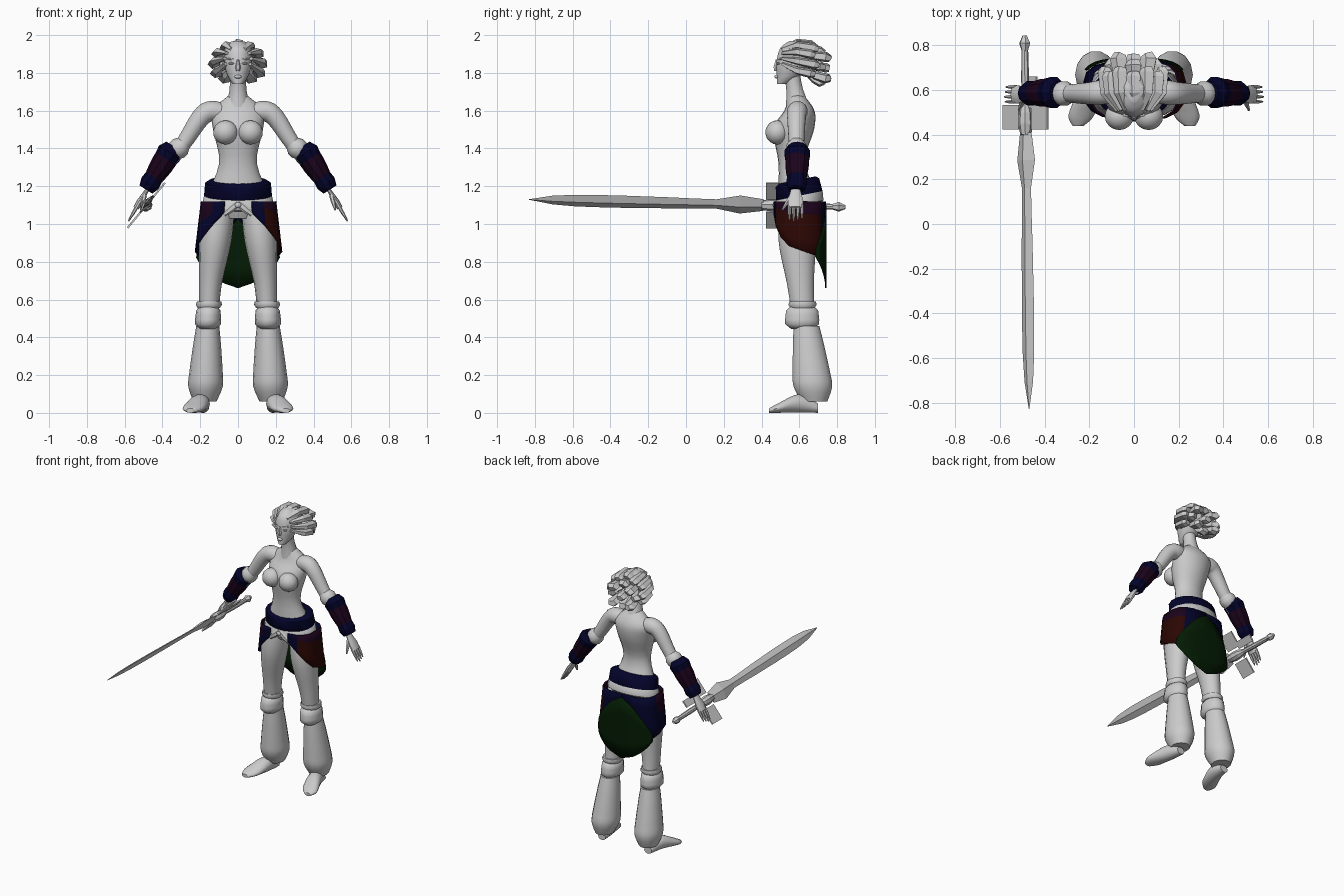
import bpy, bmesh
from math import sin, cos, pi, radians, copysign
from mathutils import Vector, Matrix

if "Cube" in bpy.data.objects:
    bpy.data.objects.remove(bpy.data.objects["Cube"])


def material(name, red, green, blue):
    colour = (red, green, blue, 1)
    mat = bpy.data.materials.new(name)
    mat.use_nodes = True
    mat.diffuse_color = colour
    mat.node_tree.nodes["Principled BSDF"].inputs["Base Color"].default_value = colour
    return mat


GREY = material("pale grey", .6, .6, .6)
BLUE = material("midnight blue", .001, .001, .024)
PLUM = material("dark plum", .011, .001, .011)
MAROON = material("dark maroon", .024, .002, .001)
GREEN = material("deep green", .001, .011, .001)
Y, Z = Vector((0, 1, 0)), Vector((0, 0, 1))


def finish(name, bm, mats, smooth):
    bmesh.ops.recalc_face_normals(bm, faces=bm.faces)
    mesh = bpy.data.meshes.new(name)
    bm.to_mesh(mesh)
    bm.free()
    ob = bpy.data.objects.new(name, mesh)
    bpy.context.collection.objects.link(ob)
    for mat in mats:
        mesh.materials.append(mat)
    if smooth:
        bpy.ops.object.select_all(action="DESELECT")
        ob.select_set(True)
        bpy.context.view_layer.objects.active = ob
        bpy.ops.object.shade_smooth_by_angle(angle=radians(50))
    return ob


def spline(rings, steps):
    """Fill in rings along a smooth curve through the given ones."""
    rings = [Vector(r) for r in rings]
    last, filled = len(rings) - 1, []
    for i in range(last):
        p, q = rings[i], rings[i + 1]
        before, after = rings[max(i - 1, 0)], rings[min(i + 2, last)]
        for k in range(steps):
            t = k / steps
            bend = (q - before) * (t * (1 - t) ** 2) - (after - p) * (t * t * (1 - t))
            ease = t * t * (3 - 2 * t)
            filled.append(p.lerp(q, ease) + bend / 2)
    return filled + [rings[last]]


def loft(name, rings, mats=(GREY,), sides=14, ref=Y, axis=None, smooth=True, steps=4, bands=None):
    """Tube through rings (x, y, z, half width, half depth along ref)."""
    bm = bmesh.new()
    rings = spline(rings, steps)
    points = [Vector(r[:3]) for r in rings]
    loops = []
    for i, ring in enumerate(rings):
        t = axis or (points[min(i + 1, len(points) - 1)] - points[max(i - 1, 0)]).normalized()
        v = (ref - t * ref.dot(t)).normalized()
        u = v.cross(t)
        angles = [2 * pi * k / sides for k in range(sides)]
        loops.append([bm.verts.new(points[i] + u * ring[3] * cos(a) + v * ring[4] * sin(a))
                      for a in angles])
    for i, (p, q) in enumerate(zip(loops, loops[1:])):
        for k in range(sides):
            face = bm.faces.new((p[k], p[k - 1], q[k - 1], q[k]))
            face.material_index = bands[i] if bands else 0
    bm.faces.new(loops[0])
    bm.faces.new(loops[-1])
    return finish(name, bm, mats, smooth)


def spindle(name, start, end, widths, flat=1, steps=1, **options):
    """Straight tube with evenly spaced widths; flat thins it across ref."""
    start, end, last = Vector(start), Vector(end), len(widths) - 1
    rings = [(*start.lerp(end, i / last), w * flat, w) for i, w in enumerate(widths)]
    return loft(name, rings, steps=steps, **options)


def upright(name, rows, **options):
    return loft(name, [(0, y, z, a, b) for z, y, a, b in rows], axis=Z, **options)


def ball(name, centre, scale, sides=16, smooth=True):
    bm = bmesh.new()
    bmesh.ops.create_uvsphere(bm, u_segments=sides, v_segments=sides // 2 + 1, radius=1,
                              matrix=Matrix.Translation(centre) @ Matrix.Diagonal((*scale, 1)))
    return finish(name, bm, [GREY], smooth)


def drape(name, angles, top, low, mats, pick, out=0, rows=4):
    """Cloth hung round the hips; top and low give its edges by angle."""
    bm = bmesh.new()
    grid = []
    for angle in angles:
        c, s = cos(radians(angle)), sin(radians(angle))
        line = []
        for j in range(rows + 1):
            z = top(angle) + (low(angle) - top(angle)) * j / rows
            rx, ry = .19 + out + .12 * (1.15 - z), .13 + out
            line.append(bm.verts.new((copysign(abs(c) ** .65, c) * rx,
                                      .6 + copysign(abs(s) ** .65, s) * ry, z)))
        grid.append(line)
    for i, (p, q) in enumerate(zip(grid, grid[1:])):
        for j in range(rows):
            bm.faces.new((p[j], p[j + 1], q[j + 1], q[j])).material_index = pick(i, j)
    thick = finish(name, bm, mats, True).modifiers.new("thickness", "SOLIDIFY")
    thick.thickness, thick.offset = .008, 0


# Torso, neck and head
upright("torso", [(1.03, .6, .1, .08), (1.12, .6, .17, .11), (1.32, .56, .1, .07),
                  (1.5, .57, .132, .108), (1.6, .6, .135, .08), (1.68, .585, .05, .04)], sides=20)
spindle("neck", (0, .59, 1.62), (0, .56, 1.8), [.065, .045, .043], steps=3)
upright("head", [(1.74, .51, .025, .03), (1.78, .54, .053, .06), (1.85, .567, .075, .09),
                 (1.93, .577, .067, .08), (1.97, .58, .02, .03)], sides=18)
spindle("nose", (0, .48, 1.87), (0, .475, 1.81), [.006, .01, .015, .01], sides=6)
ball("lips", (0, .48, 1.78), (.02, .012, .01), sides=10)

# Swept-back hair made of chunky faceted locks
ball("scalp_hair", (0, .6, 1.89), (.085, .09, .085), sides=10, smooth=False)


def lock(name, turn, stages, width):
    """One lock; each stage is (spread, y), fanned out by the turn and drooping."""
    s, c = sin(radians(turn)), cos(radians(turn))
    loft(name, [(r * s, y, 1.865 + r * c * .85 - (y - .55) * .2, width * k, width * k * .7)
                for (r, y), k in zip(stages, (.4, .9, 1.1, .8))],
         sides=5, ref=Z, smooth=False, steps=1)


for i in range(-4, 5):
    reach = .02 * (i % 2)
    lock("front_lock", i * 29, [(.07, .51), (.122, .59), (.125, .66 + reach), (.12, .68 + reach)], .033)
for i in range(8):
    reach = .03 * (i % 2)
    lock("back_lock", i * 45, [(.04, .62), (.085, .68), (.095, .71 + reach), (.085, .73 + reach)], .037)
lock("crown_lock", 0, [(0, .62), (0, .7), (0, .74), (0, .76)], .035)

# Limbs and paired details
for side, s in (("left", 1), ("right", -1)):
    def at(x, y, z):
        return s * x, y, z

    def limb(name, rows, depth=1, **options):
        loft(side + name, [(s * x, y, z, r, r * depth) for x, y, z, r in rows], **options)

    ball(side + "_breast", at(.066, .483, 1.485), (.066, .063, .064))
    ball(side + "_eye", at(.034, .49, 1.85), (.017, .012, .007), sides=8)
    ball(side + "_ear", at(.077, .575, 1.835), (.01, .02, .03), sides=8)
    spindle(side + "_brow", at(.015, .484, 1.87), at(.055, .505, 1.875), [.004, .006, .003], sides=6)

    # Arm, elbow cuff and banded bracer
    limb("_arm", [(.06, .59, 1.585, .045), (.14, .59, 1.597, .055), (.2, .585, 1.56, .05),
                  (.3, .585, 1.41, .04), (.48, .585, 1.18, .025)])
    spindle(side + "_elbow_cuff", at(.285, .585, 1.43), at(.345, .585, 1.37), [.04, .055, .055, .04])
    spindle(side + "_bracer", at(.34, .59, 1.41), at(.487, .585, 1.183),
            [.05, .072, .066, .065, .06, .053, .057, .043], flat=.95, sides=10, smooth=False,
            mats=(BLUE, PLUM), bands=(0, 0, 1, 1, 1, 0, 0))

    # Hand
    spindle(side + "_palm", at(.475, .58, 1.19), at(.54, .58, 1.085), [.024, .033, .043, .038],
            flat=.4, sides=10)
    for i in range(4):
        y, reach = .548 + .022 * i, 1 - .08 * abs(i - 1)
        spindle(side + "_finger", at(.53, y, 1.1), at(.53 + .05 * reach, y, 1.1 - .085 * reach),
                [.01, .009, .004], sides=6)
    spindle(side + "_thumb", at(.495, .56, 1.15), at(.515, .51, 1.075), [.013, .011, .005], sides=6)

    # Leg, knee cuff, wide trouser leg and foot
    limb("_thigh", [(.1, .6, 1.1, .083), (.12, .59, .92, .086), (.145, .605, .7, .062),
                    (.153, .617, .56, .053)], depth=1.2)
    spindle(side + "_knee_trim", at(.153, .617, .59), at(.155, .617, .555), [.072, .077, .065],
            flat=.9, axis=Z)
    spindle(side + "_knee_cuff", at(.156, .615, .567), at(.16, .615, .445),
            [.06, .087, .09, .093, .092, .06], flat=.74, axis=Z)
    spindle(side + "_trouser_leg", at(.16, .638, .46), at(.175, .68, .06),
            [.07, .082, .092, .101, .105, .07], flat=.87, steps=3, axis=Z)
    feet = [(.185, .7, .03, .025), (.2, .6, .05, .05), (.235, .49, .058, .026), (.25, .44, .025, .012)]
    loft(side + "_foot", [(s * x, y, h, w, h) for x, y, w, h in feet], axis=-Y, ref=Z)

    # Sash tail at the front
    spindle(side + "_sash_tail", at(0, .475, 1.11), at(.075, .474, 1.05), [.01, .01, .006],
            flat=2, sides=6, smooth=False)

# Belt and sash, dipping at the front
belt = upright("belt", [(1.14, .6, .165, .118), (1.15, .6, .18, .125), (1.22, .59, .174, .117),
                        (1.235, .59, .15, .1)], mats=[BLUE], sides=18, steps=1)
sash = upright("sash", [(1.09, .6, .175, .12), (1.1, .6, .19, .13), (1.15, .6, .18, .125),
                        (1.165, .6, .16, .11)], sides=18, steps=1)
for ob in (belt, sash):
    for v in ob.data.vertices:
        v.co.z += (v.co.y - .6) / 5
ball("sash_knot", (0, .472, 1.1), (.02, .014, .016), sides=8)


# Hip cloths rise towards the back, under a pointed rear cloth
def hem(angle):
    a = 90 - abs(90 - angle) - 45
    return .83 + .2 * (a / (45 if a > 0 else 115)) ** 2


drape("left_hip_cloth", range(-78, 91, 21), lambda a: 1.12, hem, [BLUE, MAROON, PLUM],
      lambda i, j: 0 if i in (0, 6, 7) else 2 if j < 1 else 1, out=.006)
drape("right_hip_cloth", range(258, 89, -21), lambda a: 1.12, hem, [BLUE, PLUM],
      lambda i, j: 1 if i in (1, 2, 3) and j < 2 else 0)
drape("rear_cloth", range(30, 151, 12),
      lambda a: 1.1 - .0038 * abs(a - 90),
      lambda a: .66 + .0027 * abs(a - 90),
      [GREEN], lambda i, j: 0, out=.011)

# Sword held in the right hand, pointing forward
FLAT = Vector((.64, 0, .77)).normalized()


def along(y):
    return Vector((-.48 - .012 * y, y, 1.11 - .024 * y))


def sword_part(name, start, end, widths, **options):
    spindle(name, along(start), along(end), widths, ref=FLAT, smooth=False, **options)


sword_part("sword_blade", -.83, .41, [.002, .03, .04, .042, .042, .04, .038, .034, .032, .062, .04],
           flat=.35, sides=4)
sword_part("sword_collar", .4, .55, [.025, .033, .03, .015], sides=8)
sword_part("sword_grip", .5, .79, [.015, .018, .015], sides=8)
sword_part("sword_pommel", .775, .845, [.015, .026, .01], sides=6)


def guard_plate(name, offset, y, length, depth):
    bm = bmesh.new()
    turn = Matrix((FLAT, Y, FLAT.cross(Y))).transposed().to_4x4()
    bmesh.ops.create_cube(bm, size=1, matrix=Matrix.Translation(along(y) + FLAT * offset) @ turn
                          @ Matrix.Diagonal((length, depth, .01, 1)))
    finish(name, bm, [GREY], False)


guard_plate("upper_guard", .1, .478, .11, .11)
guard_plate("lower_guard", -.1, .478, .11, .11)
guard_plate("guard_spur", .055, .59, .05, .14)
